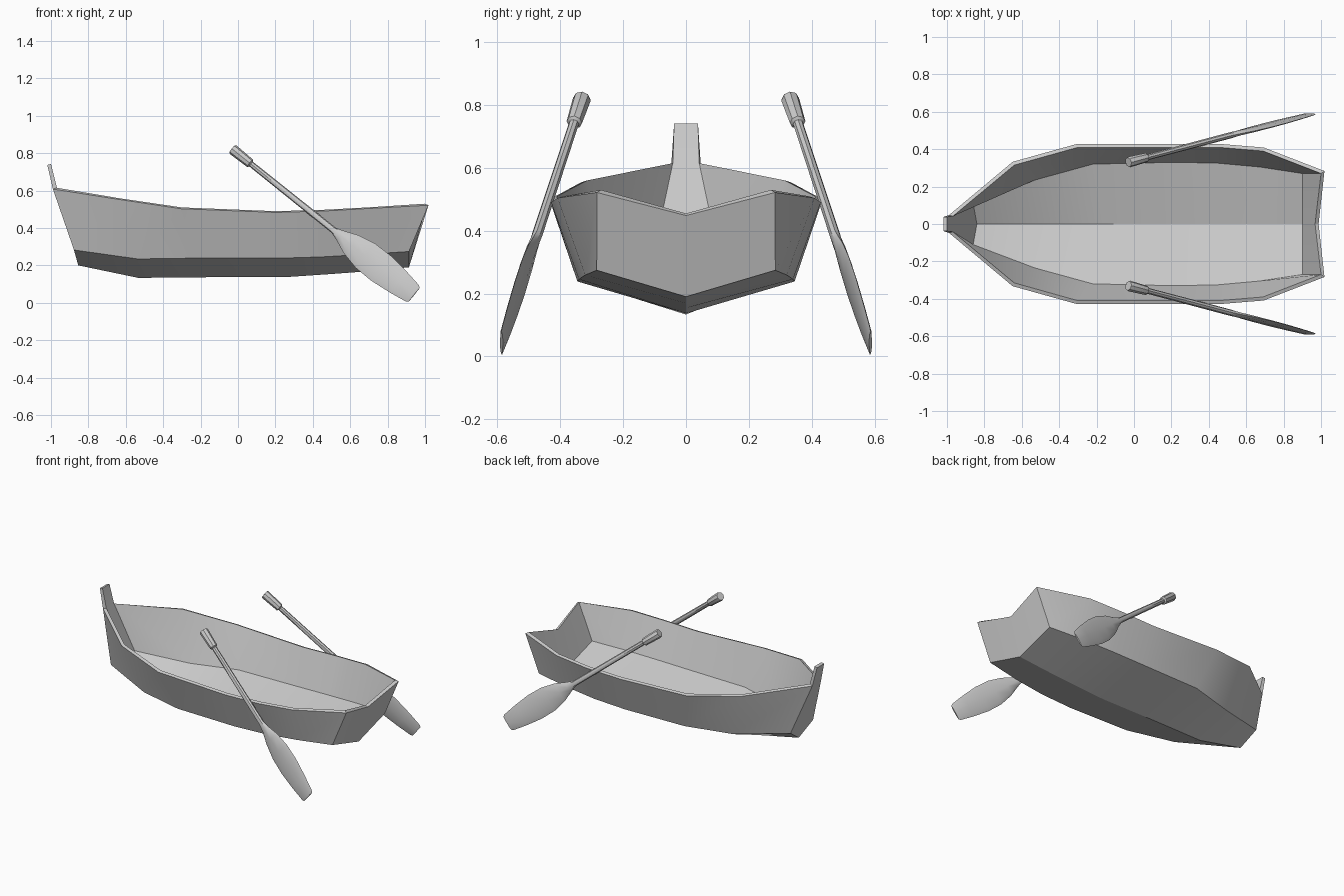
import bpy, bmesh, math
from mathutils import Vector

if "Cube" in bpy.data.objects:
    bpy.data.objects.remove(bpy.data.objects["Cube"])


def finish(name, bm, angle, thickness=0):
    mesh = bpy.data.meshes.new(name)
    bm.to_mesh(mesh)
    bm.free()
    ob = bpy.data.objects.new(name, mesh)
    bpy.context.collection.objects.link(ob)
    bpy.ops.object.select_all(action='DESELECT')
    ob.select_set(True)
    bpy.context.view_layer.objects.active = ob
    if thickness:
        mod = ob.modifiers.new("planking", 'SOLIDIFY')
        mod.thickness = thickness
        mod.offset = -1
        mod.use_even_offset = True
        bpy.ops.object.modifier_apply(modifier=mod.name)
    bpy.ops.object.shade_smooth_by_angle(angle=math.radians(angle))
    return ob


# Hull stations, bow to stern: gunwale (x, y, z), chine (x, y, z), keel (x, z)
STATIONS = [
    ((-.968, .042, .615), (-.86, .11, .295), (-.84, .22)),
    ((-.64, .315, .56), (-.53, .235, .25), (-.53, .155)),
    ((-.30, .41, .51), (-.22, .32, .255), (-.15, .158)),
    ((.20, .41, .49), (.22, .33, .255), (.25, .158)),
    ((.45, .41, .497), (.45, .325, .262), (.50, .175)),
    ((.69, .39, .51), (.67, .305, .275), (.70, .19)),
    ((1.0, .27, .53), (.90, .27, .29), (.90, .21)),
]


def build_hull():
    bm = bmesh.new()
    rows = []
    for g, c, k in STATIONS:
        pts = [g, c, (k[0], 0, k[1]), (c[0], -c[1], c[2]), (g[0], -g[1], g[2])]
        rows.append([bm.verts.new(p) for p in pts])
    for a, b in zip(rows, rows[1:]):
        for i in range(4):
            bm.faces.new((a[i], a[i + 1], b[i + 1], b[i]))
    # notched transom
    s = rows[-1]
    notch = bm.verts.new((.968, 0, .455))
    bm.faces.new((s[0], s[1], s[2], notch))
    bm.faces.new((notch, s[2], s[3], s[4]))
    # bow plate rising into the stem post
    b = rows[0]
    top = [bm.verts.new((-1.0, y, .742)) for y in (.038, -.038)]
    bm.faces.new((b[1], b[2], b[3]))
    bm.faces.new((b[0], b[1], b[3], b[4]))
    bm.faces.new((top[0], b[0], b[4], top[1]))
    # temporary lid so that the normals point outward
    lid = bm.faces.new([r[0] for r in rows] + [notch]
                       + [r[4] for r in reversed(rows)] + [top[1], top[0]])
    bmesh.ops.recalc_face_normals(bm, faces=bm.faces)
    bmesh.ops.delete(bm, geom=[lid], context='FACES_ONLY')
    return finish("hull", bm, 30, .02)


# Oar profile: distance from grip end, half width, half thickness
OAR = [(0, .026, .026), (.008, .029, .029), (.125, .025, .025), (.132, .016, .016),
       (.71, .018, .017), (.76, .034, .015), (.83, .062, .013), (.93, .083, .011),
       (1.04, .085, .010), (1.16, .072, .009), (1.26, .056, .007), (1.272, .046, .005)]


def build_oar(name, side):
    start = Vector((-.03, .33 * side, .822))
    axis = (Vector((.942, .587 * side, .043)) - start).normalized()
    wide = Vector((.63, 0, .777))
    wide = (wide - axis * wide.dot(axis)).normalized()
    thick = axis.cross(wide)
    bm = bmesh.new()
    rings = []
    for d, w, t in OAR:
        rings.append([bm.verts.new(start + axis * d
                                   + wide * (w * math.cos(i * math.pi / 4))
                                   + thick * (t * math.sin(i * math.pi / 4)))
                      for i in range(8)])
    for a, b in zip(rings, rings[1:]):
        for i in range(8):
            j = (i + 1) % 8
            bm.faces.new((a[i], a[j], b[j], b[i]))
    bm.faces.new(rings[0])
    bm.faces.new(rings[-1])
    bmesh.ops.recalc_face_normals(bm, faces=bm.faces)
    return finish(name, bm, 40)


build_hull()
build_oar("left_oar", 1)
build_oar("right_oar", -1)
